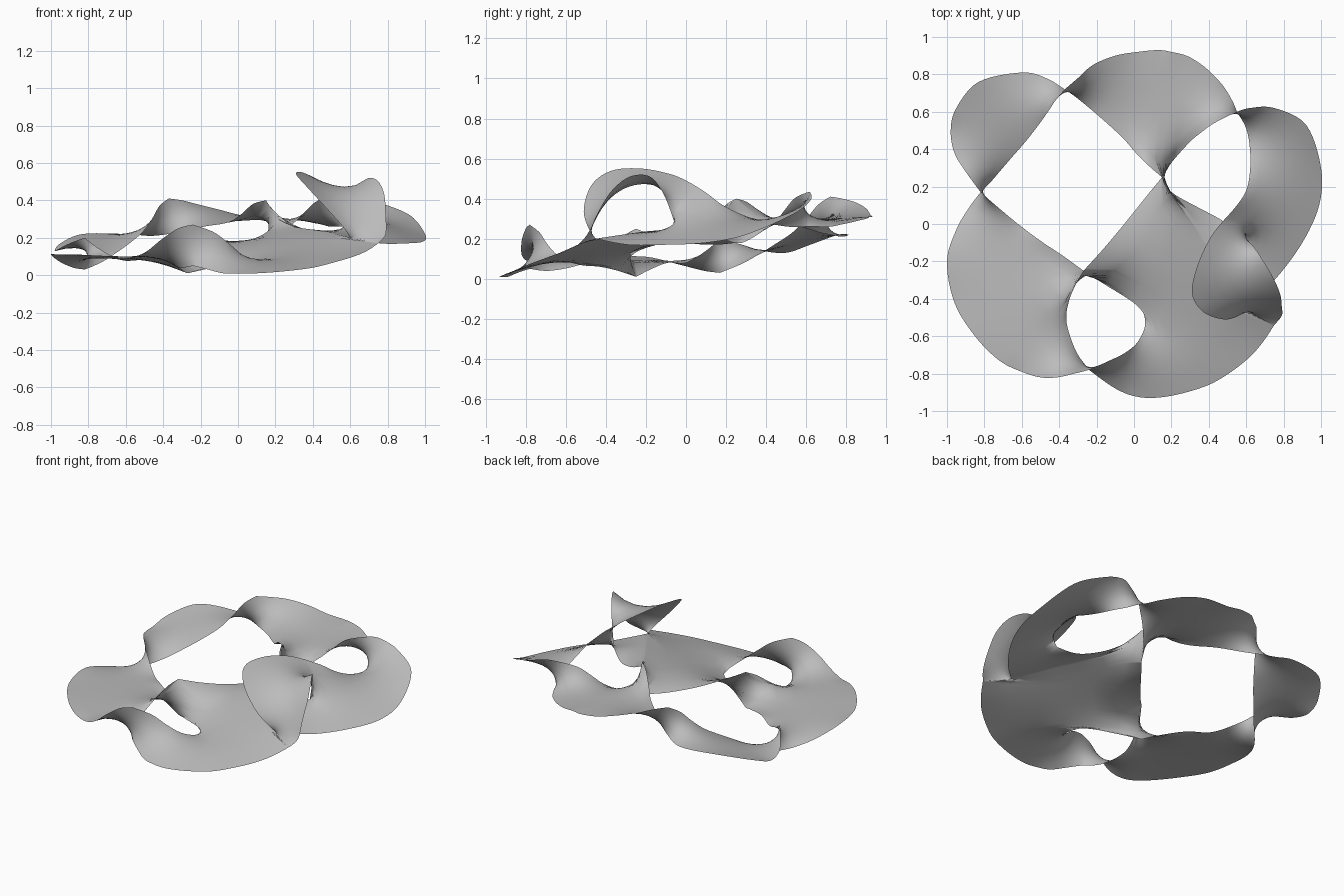
import bpy, bmesh, math
from mathutils import Vector

STEPS = 6     # subdivisions of every span and of every cross rung
ROUNDS = 2    # times the film weights are measured again
PASSES = 200  # smoothing passes in each round

default_cube = bpy.data.objects.get("Cube")
if default_cube:
    bpy.data.objects.remove(default_cube, do_unlink=True)


def crossing(x, y, high, low):
    """Top and bottom end of the upright rung in a half-twisted band (hundredths)."""
    return (x, y, high), (x, y, low)


def catmull_rom(before, start, end, after, t):
    """Point on a smooth curve from start to end."""
    linear = (end - before) * t
    square = (before * 2 - start * 5 + end * 4 - after) * t * t
    cube = (start * 3 - before - end * 3 + after) * t * t * t
    return start + (linear + square + cube) / 2


def rail(*pieces):
    """Sample smooth edge pieces; the gaps between pieces are straight seams."""
    samples = []
    for piece in pieces:
        points = [Vector(p) / 100 for p in piece]
        if samples:
            seam_start = samples[-1]
            for step in range(1, STEPS):
                samples.append(seam_start.lerp(points[0], step / STEPS))
        last = len(points) - 1
        for i in range(last):
            before, after = points[max(i - 1, 0)], points[min(i + 2, last)]
            for step in range(STEPS):
                samples.append(catmull_rom(before, points[i], points[i + 1],
                                           after, step / STEPS))
        samples.append(points[last])
    return samples


def add_lobe(bm, outer, inner):
    """Span two rails with straight rungs, as a grid of quads."""
    rows = []
    for a, b in zip(outer, inner):
        rows.append([bm.verts.new(a.lerp(b, s / STEPS)) for s in range(STEPS + 1)])
    for row, following in zip(rows, rows[1:]):
        for s in range(STEPS):
            bm.faces.new((row[s], row[s + 1], following[s + 1], following[s]))


def film_weights(bm):
    """Cotangent weight of every edge of the triangle mesh."""
    weights = dict.fromkeys(bm.edges, 0.0)
    for face in bm.faces:
        for loop in face.loops:
            tip = loop.link_loop_prev.vert.co
            a, b = loop.vert.co - tip, loop.link_loop_next.vert.co - tip
            weights[loop.edge] += a.dot(b) / max(a.cross(b).length, 1e-6)
    return weights


def relax(bm):
    """Tighten the interior like a soap film, with the boundary pinned."""
    interior = [v for v in bm.verts if not v.is_boundary]
    for _ in range(ROUNDS):
        weights = film_weights(bm)
        stencils = []
        for v in interior:
            ring = [(e.other_vert(v), weights[e]) for e in v.link_edges]
            total = sum(w for _, w in ring)
            if total > 1e-4:
                stencils.append((v, [(n, w / total) for n, w in ring]))
        for _ in range(PASSES):
            for v, ring in stencils:
                v.co = sum((n.co * w for n, w in ring), Vector())


# Twisted bands between the lobes
front_top, front_low = crossing(-24, -78, 27, 5)
left_top, left_low = crossing(-82, 17, 20, 3)
back_top, back_low = crossing(-37, 72, 41, 22)
middle_top, middle_low = crossing(15, 25, 40, 18)
right_top, right_low = crossing(55, 60, 43, 26)
centre_top, centre_low = crossing(-27, -25, 25, 1)

# Corners where the folded flap meets the right and front lobes
crotch, slit = (57, -5, 26), (60, -45, 20)
neck, shoulder = (75, -54, 17), (48, 2, 48)

bm = bmesh.new()

# Back left lobe
add_lobe(
    bm,
    rail([left_top, (-90, 28, 17), (-96, 38, 14), (-98, 50, 13), (-95, 62, 17),
          (-83, 76, 22), (-60, 81, 22), (-47, 78, 21), back_low]),
    rail([left_low, (-77, 22, 5), (-71, 29, 8), (-65, 36, 12), (-58, 44, 17),
          (-51, 53, 23), (-46, 60, 30), (-42, 66, 37), back_top]))

# Front left lobe
add_lobe(
    bm,
    rail([left_low, (-88, 9, 4), (-95, -3, 7), (-100, -20, 11), (-96, -42, 11),
          (-85, -60, 11), (-72, -73, 10), (-60, -79, 9), (-50, -82, 12),
          (-41, -82, 19), (-32, -80, 25), front_top]),
    rail([left_top, (-74, 10, 14), (-62, 0, 8), (-50, -9, 8), (-38, -17, 5), centre_low],
         [centre_top, (-31, -32, 21), (-35, -42, 13), (-36, -53, 7), (-31, -68, 4),
          front_low]))

# Back lobe
add_lobe(
    bm,
    rail([back_top, (-30, 78, 40), (-22, 85, 38), (-10, 90, 35), (2, 92, 32),
          (13, 93, 31), (20, 92, 31), (28, 90, 30), (35, 86, 29), (40, 82, 28),
          (45, 77, 27), (49, 72, 26), (53, 65, 26), right_low]),
    rail([back_low, (-30, 67, 23), (-18, 57, 26), (-6, 46, 28), (1, 38, 32),
          (8, 31, 38), middle_top],
         [middle_low, (17, 28, 18), (21, 34, 21), (30, 44, 28), (36, 49, 34),
          (43, 54, 40), right_top]))

# Front lobe, its last rungs fanning out from the slit
add_lobe(
    bm,
    rail([front_low, (-16, -84, 3), (-8, -89, 1), (0, -92, 1), (10, -93, 1),
          (24, -91, 2), (40, -86, 4), (52, -79, 7), (62, -71, 10), (69, -63, 13), neck],
         [slit] * 8),
    rail([front_top, (-13, -73, 23), (-5, -69, 17), (2, -63, 11), (6, -53, 7),
          (2, -43, 6), (-13, -34, 4), centre_low],
         [centre_top, (-17, -14, 21), (-6, -1, 18), (6, 14, 17), middle_low],
         [middle_top, (17, 20, 37), (23, 15, 31), (34, 9, 25), (47, 2, 22), crotch]))

# Right lobe
add_lobe(
    bm,
    rail([right_top, (62, 62, 43), (75, 62, 39), (92, 53, 32), (100, 30, 22),
          (99, 10, 18), (90, -10, 17), (76, -29, 17), slit]),
    rail([right_low, (60, 51, 26), (62, 40, 28), (62, 28, 32), (60, 18, 37),
          (55, 10, 43), shoulder],
         [crotch],
         [slit]))

# Folded flap arching over the front lobe
add_lobe(
    bm,
    rail([neck, (79, -49, 22), (79, -44, 33), (78, -37, 44), (74, -28, 51),
          (68, -18, 51), (63, -11, 42), crotch]),
    rail([slit, (56, -49, 26), (48, -51, 35), (37, -47, 47), (31, -37, 54),
          (34, -22, 55), (41, -7, 52), shoulder]))

# Weld the seams and tighten the surface
bmesh.ops.remove_doubles(bm, verts=bm.verts[:], dist=0.0005)
bmesh.ops.triangulate(bm, faces=bm.faces[:])
relax(bm)
bmesh.ops.recalc_face_normals(bm, faces=bm.faces[:])

mesh = bpy.data.meshes.new("spanning_surface")
bm.to_mesh(mesh)
bm.free()

surface = bpy.data.objects.new("spanning_surface", mesh)
bpy.context.collection.objects.link(surface)

# Plain grey finish
grey = bpy.data.materials.new("neutral_grey")
grey.use_nodes = True
colour = (0.5, 0.5, 0.5, 1)
grey.diffuse_color = colour
grey.node_tree.nodes["Principled BSDF"].inputs["Base Color"].default_value = colour
mesh.materials.append(grey)

bpy.ops.object.select_all(action="DESELECT")
surface.select_set(True)
bpy.context.view_layer.objects.active = surface
bpy.ops.object.shade_smooth_by_angle(angle=math.radians(60))
